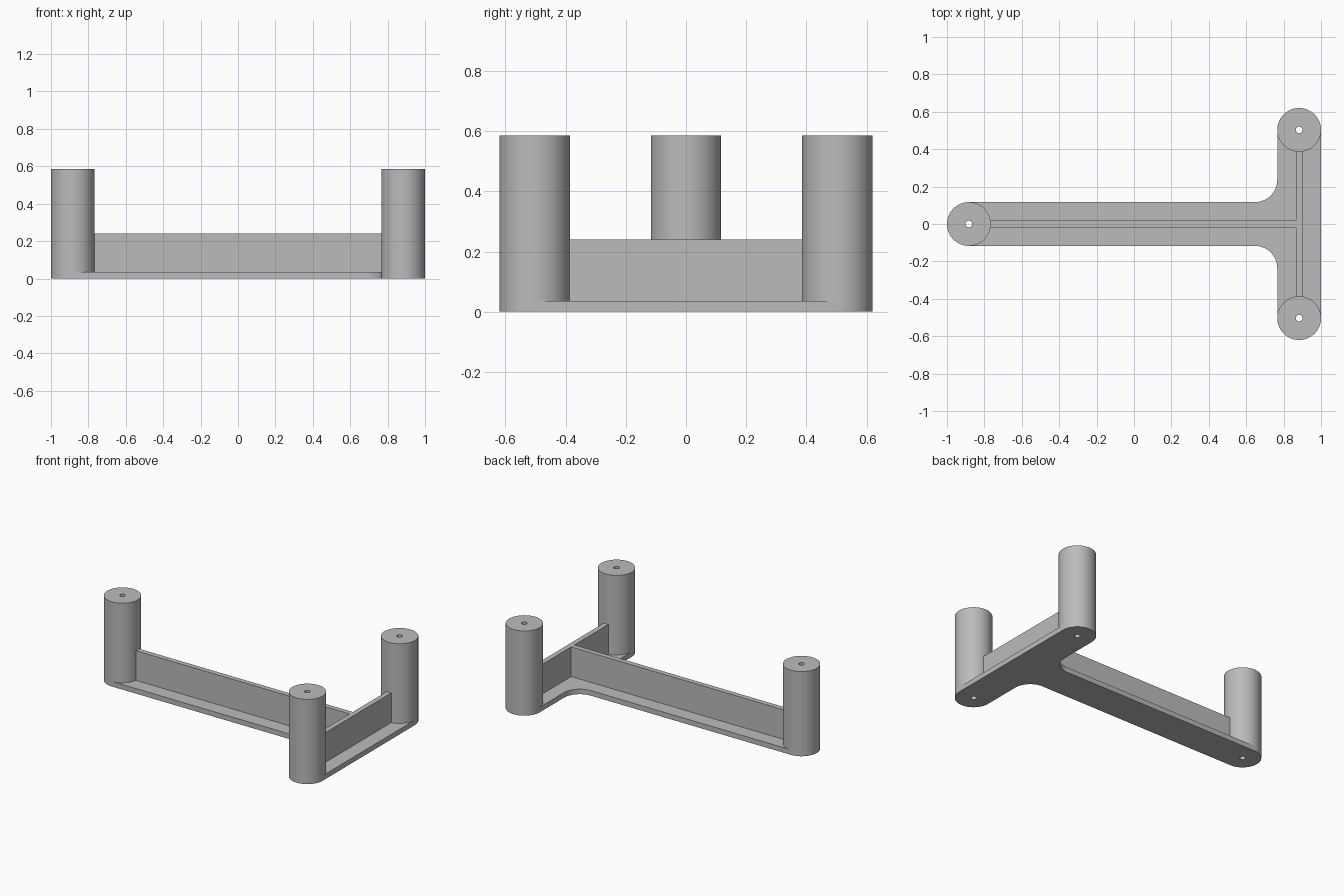
import bpy, bmesh, math

cube = bpy.data.objects.get("Cube")
if cube:
    bpy.data.objects.remove(cube, do_unlink=True)

R = 0.117          # post radius and half width of the base arms
HOLE = 0.018       # bore radius
END_X, END_Y = 0.883, 0.503
FILLET = 0.12
BASE_TOP, RIB_TOP, POST_TOP = 0.035, 0.24, 0.585
RIB = 0.0175       # half rib thickness

grey = bpy.data.materials.new("plain_grey")
grey.use_nodes = True
colour = (0.5, 0.5, 0.5, 1)
grey.diffuse_color = colour
grey.node_tree.nodes["Principled BSDF"].inputs["Base Color"].default_value = colour


def arc(cx, cy, r, start, end, steps=32):
    """Points on an arc, angles in degrees."""
    angles = [math.radians(start + (end - start) * i / steps) for i in range(steps + 1)]
    return [(cx + r * math.cos(a), cy + r * math.sin(a)) for a in angles]


def circle(cx, cy, r, steps=64):
    return arc(cx, cy, r, 0, 360, steps)[:-1]


def extrude(name, loops, z0, z1):
    """Solid from a flat outline, with any further loops cut as holes."""
    curve = bpy.data.curves.new(name, "CURVE")
    curve.dimensions = "2D"
    curve.fill_mode = "BOTH"
    curve.extrude = (z1 - z0) / 2
    for loop in loops:
        spline = curve.splines.new("POLY")
        spline.points.add(len(loop) - 1)
        for point, (x, y) in zip(spline.points, loop):
            point.co = (x, y, 0, 1)
        spline.use_cyclic_u = True
    shape = bpy.data.objects.new(name + "_outline", curve)
    bpy.context.collection.objects.link(shape)
    bpy.context.view_layer.update()
    graph = bpy.context.evaluated_depsgraph_get()
    mesh = bpy.data.meshes.new_from_object(shape.evaluated_get(graph))
    bpy.data.objects.remove(shape, do_unlink=True)

    # Weld caps to walls and make the normals consistent
    bm = bmesh.new()
    bm.from_mesh(mesh)
    bmesh.ops.remove_doubles(bm, verts=bm.verts, dist=0.0001)
    bmesh.ops.recalc_face_normals(bm, faces=bm.faces)
    bmesh.ops.translate(bm, verts=bm.verts, vec=(0, 0, (z0 + z1) / 2))
    bm.to_mesh(mesh)
    bm.free()
    mesh.materials.clear()
    mesh.materials.append(grey)
    obj = bpy.data.objects.new(name, mesh)
    bpy.context.collection.objects.link(obj)
    bpy.ops.object.select_all(action="DESELECT")
    obj.select_set(True)
    bpy.context.view_layer.objects.active = obj
    bpy.ops.object.shade_smooth_by_angle(angle=math.radians(30))
    return obj


def rectangle(x0, x1, y0, y1):
    return [(x0, y0), (x1, y0), (x1, y1), (x0, y1)]


posts = {"right_post": (-END_X, 0),
         "left_front_post": (END_X, -END_Y),
         "left_back_post": (END_X, END_Y)}
bores = [circle(x, y, HOLE, 32) for x, y in posts.values()]

# T-shaped base with rounded ends and filleted inner corners
corner_x, corner_y = END_X - R - FILLET, R + FILLET
outline = (arc(-END_X, 0, R, 90, 270)
           + arc(corner_x, -corner_y, FILLET, 90, 0, 16)
           + arc(END_X, -END_Y, R, 180, 360)
           + arc(END_X, END_Y, R, 0, 180)
           + arc(corner_x, corner_y, FILLET, 0, -90, 16))
extrude("base_plate", [outline] + bores, 0, BASE_TOP)

# Bored posts
for (name, (x, y)), bore in zip(posts.items(), bores):
    extrude(name, [circle(x, y, R), bore], BASE_TOP, POST_TOP)

# Upright ribs, tucked into the post walls and meeting in a T
reach = R - 0.02
cross = END_Y - reach
rib = [(END_X + RIB, -cross), (END_X + RIB, cross), (END_X - RIB, cross),
       (END_X - RIB, RIB), (reach - END_X, RIB), (reach - END_X, -RIB),
       (END_X - RIB, -RIB), (END_X - RIB, -cross)]
extrude("stiffening_rib", [rib], BASE_TOP, RIB_TOP)
